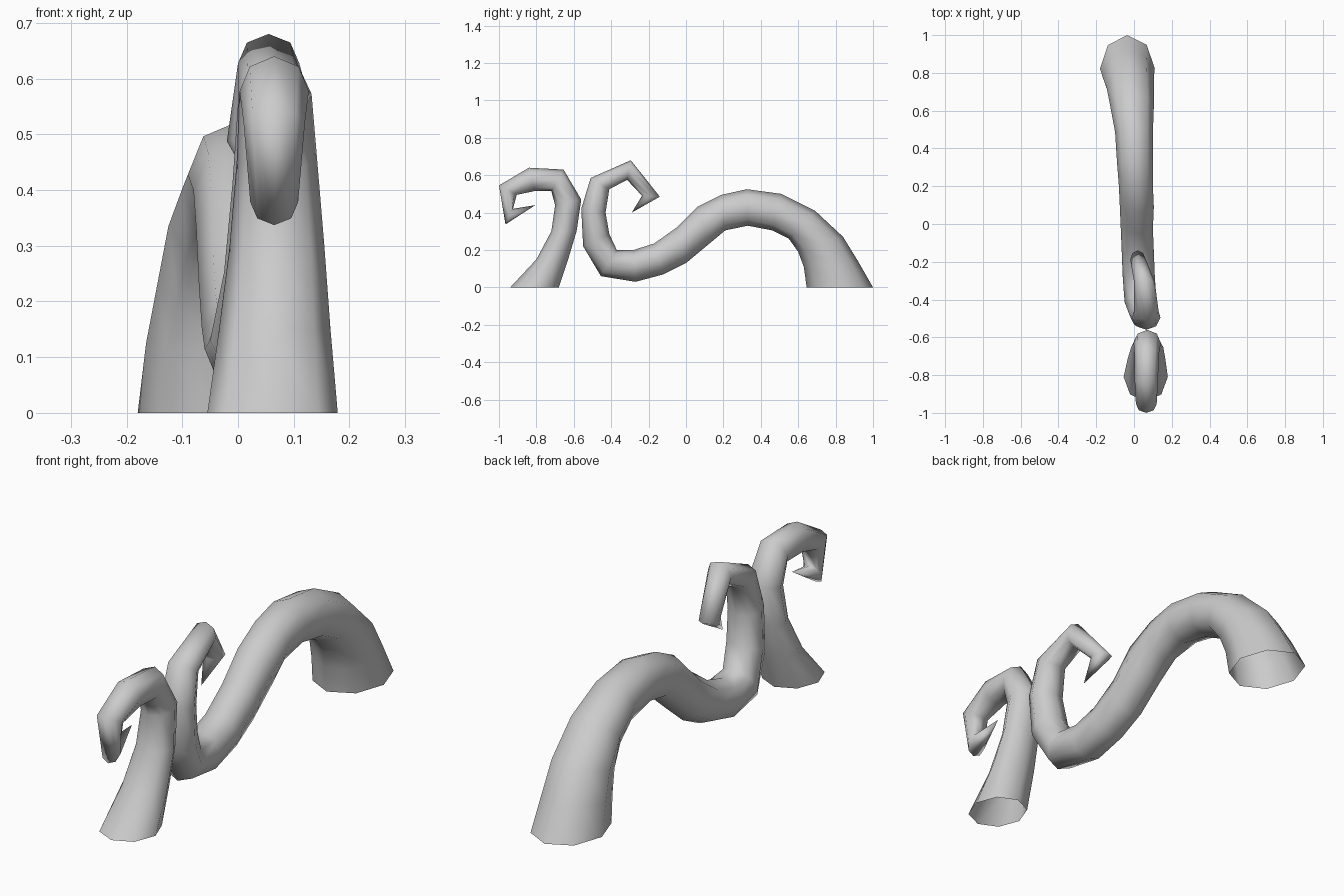
import bpy
import bmesh
from math import cos, sin, tau
from mathutils import Vector

SIDES = 8

default_cube = bpy.data.objects.get("Cube")
if default_cube:
    bpy.data.objects.remove(default_cube, do_unlink=True)

# One plain skin colour for both tentacles
skin = bpy.data.materials.new("plain grey skin")
skin.use_nodes = True
skin_colour = (0.6, 0.6, 0.6, 1)
skin.diffuse_color = skin_colour
skin.node_tree.nodes["Principled BSDF"].inputs["Base Color"].default_value = skin_colour


def build_ring(mesh_builder, outer, inner, centre_x, half_width):
    """Make an oval loop of vertices between the outer and inner bend points."""
    outer_point = Vector((centre_x, *outer))
    inner_point = Vector((centre_x, *inner))
    middle = (outer_point + inner_point) / 2
    reach = (outer_point - inner_point) / 2
    sideways = Vector((half_width, 0, 0))
    angles = [tau * step / SIDES for step in range(SIDES)]
    return [mesh_builder.verts.new(middle + reach * cos(angle) + sideways * sin(angle))
            for angle in angles]


def build_tentacle(name, sections, tip):
    """Skin a tapering tube through the sections, open at the ground, pointed at the tip."""
    mesh_builder = bmesh.new()
    rings = [build_ring(mesh_builder, *section) for section in sections]
    for lower, upper in zip(rings, rings[1:]):
        for index in range(SIDES):
            following = (index + 1) % SIDES
            mesh_builder.faces.new((lower[index], lower[following],
                                    upper[following], upper[index]))
    # Pointed end
    tip_vertex = mesh_builder.verts.new(tip)
    last_ring = rings[-1]
    for index in range(SIDES):
        following = (index + 1) % SIDES
        mesh_builder.faces.new((last_ring[index], last_ring[following], tip_vertex))
    bmesh.ops.recalc_face_normals(mesh_builder, faces=mesh_builder.faces[:])
    for face in mesh_builder.faces:
        face.smooth = True

    mesh = bpy.data.meshes.new(name)
    mesh_builder.to_mesh(mesh)
    mesh_builder.free()
    mesh.materials.append(skin)
    tentacle = bpy.data.objects.new(name, mesh)
    bpy.context.collection.objects.link(tentacle)
    return tentacle


# Each section: outer bend point (y, z), inner bend point (y, z), centre x, half width
long_sections = [
    ((1, 0), (.645, 0), -.035, .145),
    ((.92, .14), (.63, .11), -.03, .135),
    ((.84, .27), (.6, .19), -.02, .125),
    ((.69, .41), (.55, .26), -.01, .115),
    ((.51, .5), (.46, .305), 0, .1),
    ((.325, .525), (.33, .33), .005, .095),
    ((.19, .495), (.21, .305), .01, .09),
    ((.06, .43), (.12, .23), .015, .09),
    ((-.05, .32), (0, .13), .015, .085),
    ((-.17, .235), (-.12, .07), .02, .085),
    ((-.28, .2), (-.27, .03), .025, .085),
    ((-.37, .2), (-.455, .06), .035, .085),
    ((-.41, .285), (-.55, .22), .055, .08),
    ((-.43, .4), (-.56, .42), .065, .075),
    ((-.41, .525), (-.51, .585), .065, .065),
    ((-.315, .575), (-.295, .68), .055, .055),
    ((-.235, .49), (-.14, .485), .02, .04),
]
build_tentacle("long_tentacle", long_sections, (.03, -.29, .4))

short_sections = [
    ((-.68, 0), (-.94, 0), .062, .117),
    ((-.63, .15), (-.8, .15), .066, .1),
    ((-.585, .3), (-.72, .3), .07, .085),
    ((-.56, .47), (-.7, .44), .07, .072),
    ((-.655, .63), (-.72, .515), .067, .065),
    ((-.84, .64), (-.81, .515), .065, .062),
    ((-1, .545), (-.905, .495), .065, .055),
    ((-.965, .337), (-.925, .42), .065, .043),
]
build_tentacle("short_tentacle", short_sections, (.065, -.805, .44))
